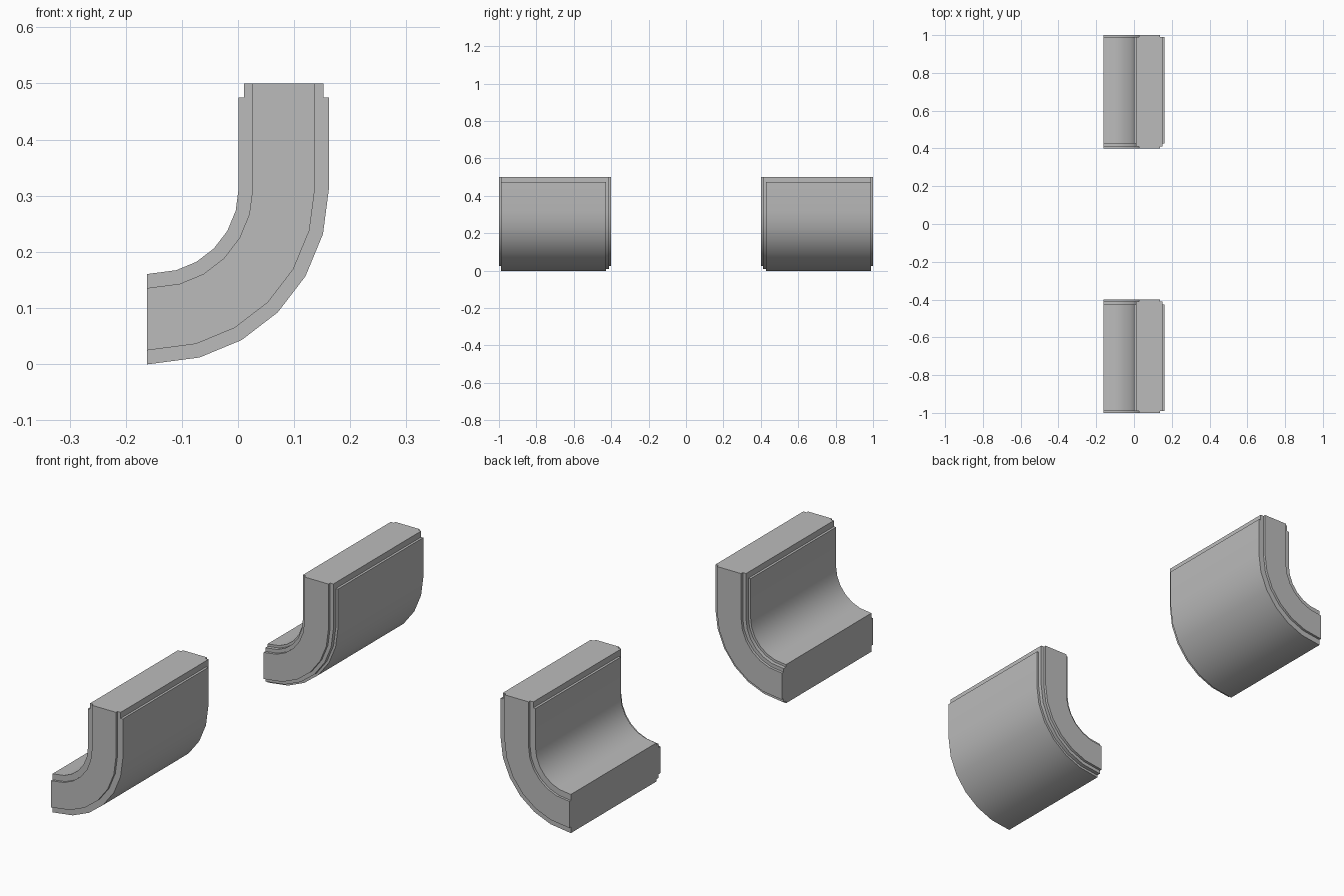
import bpy
import bmesh
from math import sin, cos, radians

if "Cube" in bpy.data.objects:
    bpy.data.objects.remove(bpy.data.objects["Cube"], do_unlink=True)

# Cross-section measurements
CX, CZ = -0.149, 0.312
R_IN, R_OUT = 0.15, 0.311
LEFT, SHOULDER, TOP = -0.162, 0.475, 0.5
LIP, RIM = 0.01, 0.025

grey = bpy.data.materials.new("plain_grey")
grey.use_nodes = True
colour = (0.5, 0.5, 0.5, 1)
grey.diffuse_color = colour
grey.node_tree.nodes["Principled BSDF"].inputs["Base Color"].default_value = colour


def wall(radius):
    """Quarter bend from the cut left end up to the vertical wall."""
    pts = [(CX + radius * sin(radians(a)), CZ - radius * cos(radians(a)))
           for a in range(0, 91, 15)]
    (x0, z0), (x1, z1) = pts[:2]
    pts[0] = (LEFT, z0 + (LEFT - x0) * (z1 - z0) / (x1 - x0))
    return pts


def section(inset):
    """Closed outline, inset on both curved sides, with a lip along the top."""
    inner, outer = R_IN + inset, R_OUT - inset
    lip = max(inset, LIP)
    inside = wall(inner) + [(CX + inner, SHOULDER), (CX + R_IN + lip, SHOULDER),
                            (CX + R_IN + lip, TOP)]
    outside = wall(outer) + [(CX + outer, SHOULDER), (CX + R_OUT - lip, SHOULDER),
                             (CX + R_OUT - lip, TOP)]
    return inside + outside[::-1]


# Stepped ends: (distance along y, inset)
STEPS = [(0.4, RIM), (0.411, RIM), (0.411, LIP), (0.427, LIP),
         (0.427, 0), (0.99, 0), (0.99, RIM), (1.0, RIM)]


def curved_block(name, side):
    bm = bmesh.new()
    rings = [[bm.verts.new((x, side * y, z)) for x, z in section(inset)]
             for y, inset in STEPS]
    for a, b in zip(rings, rings[1:]):
        for i in range(len(a)):
            j = (i + 1) % len(a)
            bm.faces.new((a[i], a[j], b[j], b[i]))
    bm.faces.new(rings[0][::-1])
    bm.faces.new(rings[-1])
    # Clean up collapsed step faces
    bmesh.ops.remove_doubles(bm, verts=bm.verts, dist=0.00001)
    flat = [f for f in bm.faces if f.calc_area() < 1e-8]
    bmesh.ops.delete(bm, geom=flat, context='FACES_ONLY')
    bmesh.ops.recalc_face_normals(bm, faces=bm.faces)
    mesh = bpy.data.meshes.new(name)
    bm.to_mesh(mesh)
    bm.free()
    mesh.materials.append(grey)
    obj = bpy.data.objects.new(name, mesh)
    bpy.context.collection.objects.link(obj)
    bpy.ops.object.select_all(action='DESELECT')
    obj.select_set(True)
    bpy.context.view_layer.objects.active = obj
    bpy.ops.object.shade_smooth_by_angle(angle=radians(30))


curved_block("front_curved_block", -1)
curved_block("back_curved_block", 1)
